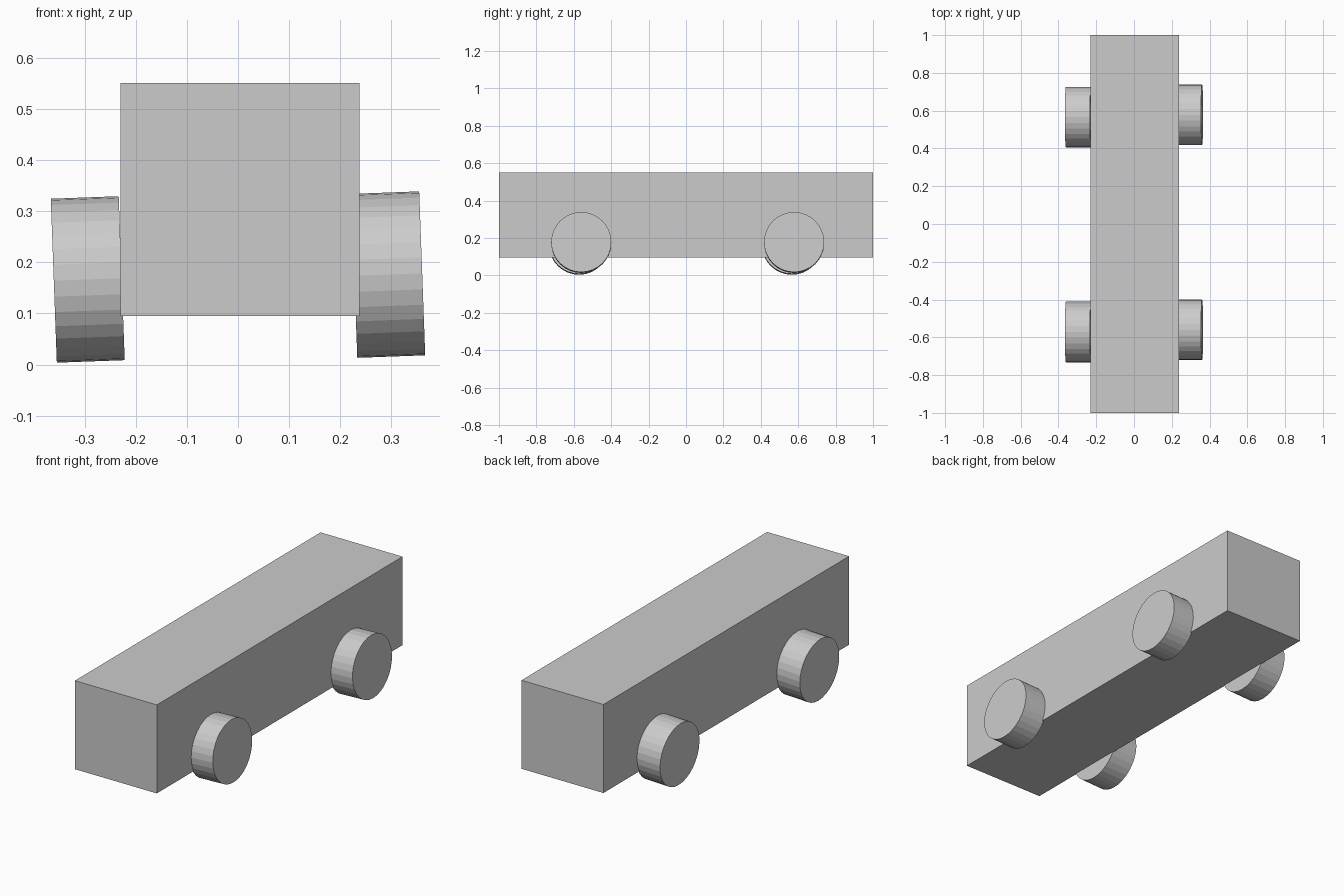
import bpy
from math import radians

if "Cube" in bpy.data.objects:
    bpy.data.objects.remove(bpy.data.objects["Cube"])

# Long box body
bpy.ops.mesh.primitive_cube_add(size=1, location=(0.004, 0, 0.323))
body = bpy.context.object
body.name = "body"
body.scale = (0.467, 2, 0.456)


def wheel(name, x, y, z):
    """Flat-faced drum lying along x, leaning slightly."""
    bpy.ops.mesh.primitive_cylinder_add(
        vertices=32, radius=0.1605, depth=0.133,
        location=(x, y, z), rotation=(0, radians(90 - 2.1), 0))
    bpy.context.object.name = name


# Left and right wheels on the front and rear axles
for end, y in (("front", -0.566), ("rear", 0.572)):
    wheel(end + "_left_wheel", -0.294, y - 0.006, 0.1665)
    wheel(end + "_right_wheel", 0.294, y + 0.006, 0.176)
